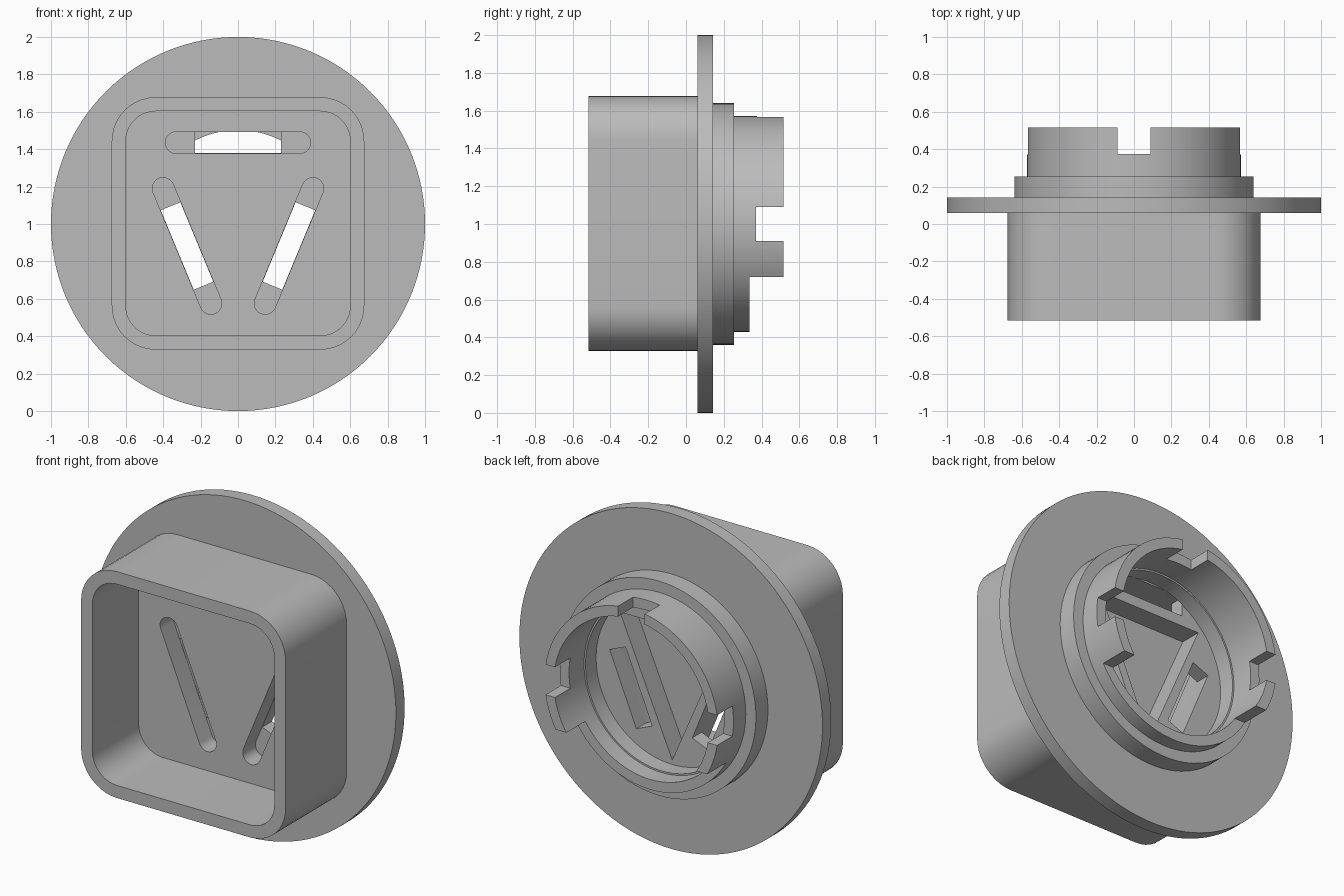
import bpy, bmesh
from math import pi, cos, sin, atan2, hypot

if "Cube" in bpy.data.objects:
    bpy.data.objects.remove(bpy.data.objects["Cube"])

grey = bpy.data.materials.new("plain grey")
grey.use_nodes = True
grey.diffuse_color = (0.5, 0.5, 0.5, 1)
grey.node_tree.nodes["Principled BSDF"].inputs["Base Color"].default_value = (0.5, 0.5, 0.5, 1)


def prism(name, outline, y0, y1):
    """Extrude an (x, z) outline from y0 to y1."""
    bm = bmesh.new()
    face = bm.faces.new([bm.verts.new((x, y0, z)) for x, z in outline])
    ext = bmesh.ops.extrude_face_region(bm, geom=[face])["geom"]
    verts = [v for v in ext if isinstance(v, bmesh.types.BMVert)]
    bmesh.ops.translate(bm, verts=verts, vec=(0, y1 - y0, 0))
    bmesh.ops.recalc_face_normals(bm, faces=bm.faces)
    mesh = bpy.data.meshes.new(name)
    bm.to_mesh(mesh)
    bm.free()
    mesh.materials.append(grey)
    obj = bpy.data.objects.new(name, mesh)
    bpy.context.collection.objects.link(obj)
    return obj


def circle(r, n=96):
    return [(r * cos(2 * pi * i / n), 1 + r * sin(2 * pi * i / n)) for i in range(n)]


def rect(x0, x1, z0, z1):
    return [(x0, z0), (x1, z0), (x1, z1), (x0, z1)]


def rounded_square(half, r, n=10):
    pts = []
    for k, (sx, sz) in enumerate([(1, 1), (-1, 1), (-1, -1), (1, -1)]):
        for i in range(n + 1):
            a = (k + i / n) * pi / 2
            pts.append((sx * (half - r) + r * cos(a), 1.003 + sz * (half - r) + r * sin(a)))
    return pts


def bar(p, q, r, rounded, n=12):
    """Outline around the line p-q, with round or square ends."""
    a = atan2(q[1] - p[1], q[0] - p[0])
    steps = n if rounded else 1
    pts = []
    for end, start in ((q, a - pi / 2), (p, a + pi / 2)):
        for i in range(steps + 1):
            t = start + pi * i / steps
            pts.append((end[0] + r * cos(t), end[1] + r * sin(t)))
    return pts


def combine(target, tool, operation):
    mod = target.modifiers.new("combine", 'BOOLEAN')
    mod.operation = operation
    mod.solver = 'EXACT'
    mod.object = tool
    bpy.context.view_layer.objects.active = target
    bpy.ops.object.modifier_apply(modifier=mod.name)
    bpy.data.objects.remove(tool)


# Solid body: flange, square box, collar and bayonet ring
housing = prism("housing", circle(1.0, 128), 0.06, 0.142)
for part in (prism("box", rounded_square(0.675, 0.235), -0.515, 0.1),
             prism("collar", circle(0.64), 0.1, 0.255),
             prism("ring", circle(0.573), 0.12, 0.515)):
    combine(housing, part, 'UNION')

# Hollow front box and round rear socket with a small step
cutters = [prism("box_hollow", rounded_square(0.6, 0.16), -0.6, -0.08),
           prism("socket", circle(0.502), 0.13, 0.6),
           prism("socket_step", circle(0.512), 0.23, 0.6)]

# Lowered ring bottom and the three notches in the rim
cutters += [prism("low_rim", rect(-0.8, 0.8, 0.2, 0.72), 0.337, 0.7),
            prism("top_notch", rect(-0.088, 0.088, 1.3, 1.8), 0.375, 0.7),
            prism("side_notches", rect(-0.8, 0.8, 0.91, 1.09), 0.371, 0.7)]

# Triangular pocket in the socket floor
cutters.append(prism("pocket", [(-0.344, 1.315), (0.344, 1.315), (0, 0.525)], 0.0, 0.16))

# Three blind slots with a shorter window through each
slots = [((-0.33, 1.435), (0.33, 1.435))]
slots += [((s * 0.40, 1.19), (s * 0.145, 0.575)) for s in (-1, 1)]
for p, q in slots:
    cx, cz = (p[0] + q[0]) / 2, (p[1] + q[1]) / 2
    length = hypot(q[0] - p[0], q[1] - p[1])
    dx, dz = ((q[i] - p[i]) / length * 0.23 for i in (0, 1))
    cutters.append(prism("slot", bar(p, q, 0.058, True), -0.2, 0.04))
    cutters.append(prism("window", bar((cx - dx, cz - dz), (cx + dx, cz + dz), 0.0565, False),
                         -0.15, 0.133))

for cutter in cutters:
    combine(housing, cutter, 'DIFFERENCE')

bpy.ops.object.select_all(action='DESELECT')
housing.select_set(True)
bpy.context.view_layer.objects.active = housing
bpy.ops.object.shade_smooth_by_angle(angle=pi / 6)
